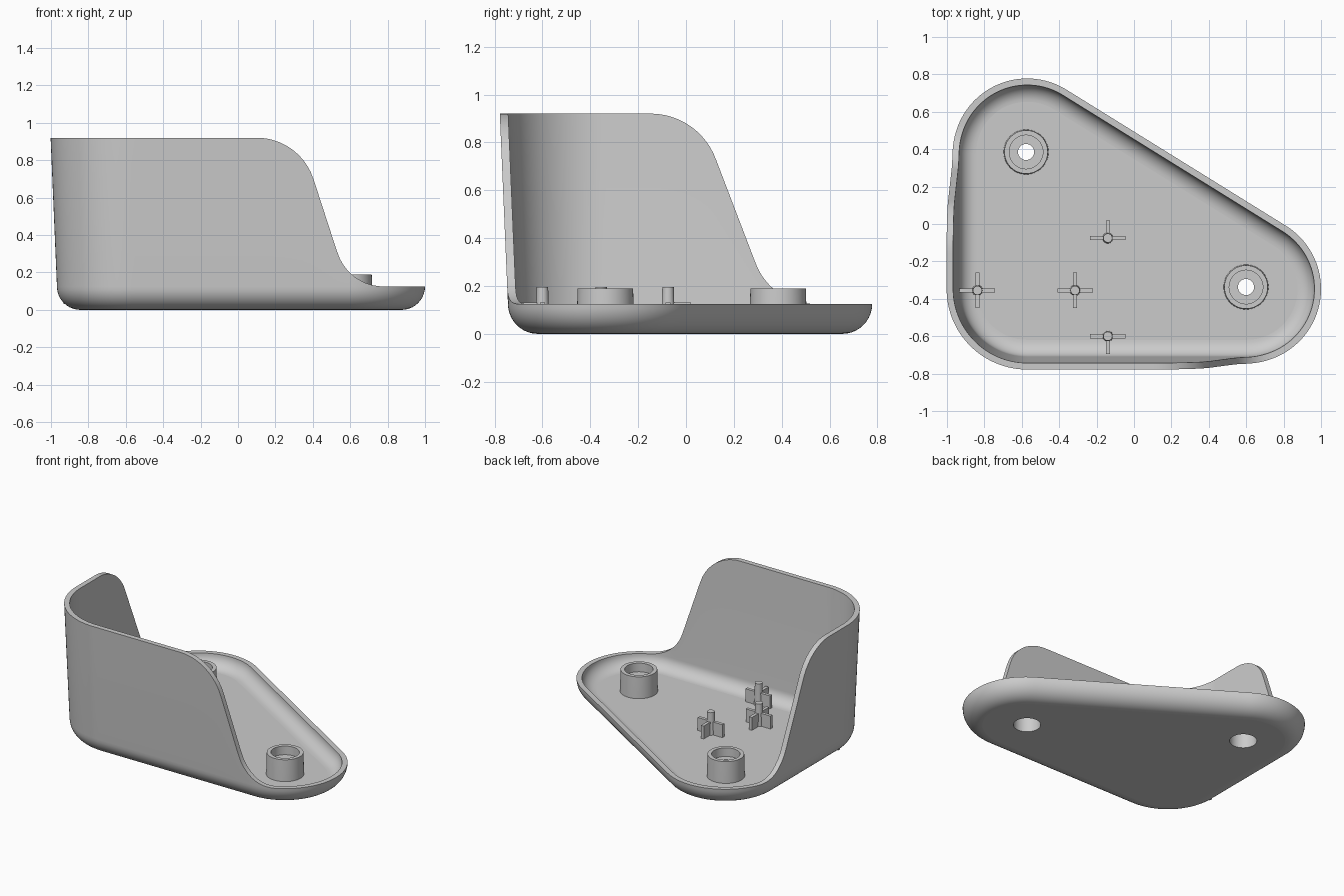
import bpy, bmesh, math
from mathutils import Vector

if "Cube" in bpy.data.objects:
    bpy.data.objects.remove(bpy.data.objects["Cube"], do_unlink=True)

grey = bpy.data.materials.new("plain_grey")
grey.use_nodes = True
grey.diffuse_color = (0.6, 0.6, 0.6, 1)
grey.node_tree.nodes["Principled BSDF"].inputs["Base Color"].default_value = (0.6, 0.6, 0.6, 1)

LOW, TOP, FLOOR = 0.125, 0.92, 0.04      # rim, wall top and inner floor heights
RADIUS, DRAFT, WALL, INSET = 0.397, 0.034, 0.035, 0.125
LEFT, RIGHT, FRONT, BACK = -0.571, 0.603, -0.347, 0.381   # corner centres


def make_object(name, bm):
    bmesh.ops.recalc_face_normals(bm, faces=bm.faces)
    mesh = bpy.data.meshes.new(name)
    bm.to_mesh(mesh)
    bm.free()
    obj = bpy.data.objects.new(name, mesh)
    bpy.context.collection.objects.link(obj)
    mesh.materials.append(grey)
    return obj


def smooth(obj):
    bpy.ops.object.select_all(action='DESELECT')
    obj.select_set(True)
    bpy.context.view_layer.objects.active = obj
    bpy.ops.object.shade_smooth_by_angle(angle=math.radians(30))
    for face in obj.data.polygons:       # keep the level faces truly flat
        if abs(face.normal.z) > 0.9999:
            face.use_smooth = False


def bridge(bm, rings):
    for a, b in zip(rings, rings[1:]):
        for i in range(len(a)):
            j = (i + 1) % len(a)
            bm.faces.new((a[i], a[j], b[j], b[i]))


def wall_height(s, start, end, t_top, t_low):
    """Height of a wall edge that sweeps down from TOP to LOW with rounded bends."""
    angle = math.atan2(TOP - LOW, end - start)
    r_top, r_low = t_top / math.tan(angle / 2), t_low / math.tan(angle / 2)
    if s <= start - t_top:
        return TOP
    if s < start + t_top * math.cos(angle):
        return TOP - r_top + math.sqrt(r_top ** 2 - (s - start + t_top) ** 2)
    if s < end - t_low * math.cos(angle):
        return TOP - (s - start) * math.tan(angle)
    if s < end + t_low:
        return LOW + r_low - math.sqrt(r_low ** 2 - (end + t_low - s) ** 2)
    return LOW


# Rounded triangle outline as (point, normal) pairs
slant = math.atan2(RIGHT - LEFT, BACK - FRONT)
corners = [(LEFT, FRONT, math.pi, 1.5 * math.pi),
           (RIGHT, FRONT, -0.5 * math.pi, slant),
           (LEFT, BACK, slant, math.pi)]
outline = []
for k, (cx, cy, a0, a1) in enumerate(corners):
    for i in range(41):
        a = a0 + (a1 - a0) * i / 40
        n = Vector((math.cos(a), math.sin(a)))
        outline.append((Vector((cx, cy)) + n * RADIUS, n))
    nx, ny = corners[(k + 1) % 3][:2]
    p, q = outline[-1][0], Vector((nx, ny)) + n * RADIUS
    outline += [(p.lerp(q, i / 60), n) for i in range(1, 60)]

heights = []
for p, n in outline:
    h = LOW
    if p.y < FRONT:
        h = max(h, wall_height(p.x, 0.332, 0.59, 0.232, 0.19))
    if p.x < LEFT:
        h = max(h, wall_height(p.y, 0.052, 0.356, 0.2, 0.18))
    heights.append(h)

# Tray shell: outer fillet, drafted wall, rim, inner wall, inner fillet
bm = bmesh.new()


def ring(offset, z=None):
    verts = []
    for (p, n), h in zip(outline, heights):
        lean = 0 if z is not None else DRAFT * (h - LOW) / (TOP - LOW)
        q = p + n * (offset + lean)
        verts.append(bm.verts.new((q.x, q.y, h if z is None else z)))
    return verts


quarter = [math.pi / 2 * i / 10 for i in range(11)]
rings = [ring(-INSET * (1 - math.sin(a)), LOW * (1 - math.cos(a))) for a in quarter]
rings += [ring(0), ring(-WALL)]
rings += [ring(-WALL - 0.09 * (1 - math.sin(a)), LOW - (LOW - FLOOR) * math.cos(a))
          for a in reversed(quarter)]
bridge(bm, rings)
bm.faces.new(rings[0])
bm.faces.new(rings[-1])
bmesh.ops.remove_doubles(bm, verts=bm.verts, dist=0.0001)
shell = make_object("tray_shell", bm)

# Openings in the floor that receive the bosses
boss_spots = {"back_boss": (LEFT - 0.006, BACK + 0.004), "right_boss": (RIGHT - 0.004, FRONT + 0.01)}
bm = bmesh.new()
for x, y in boss_spots.values():
    made = bmesh.ops.create_cone(bm, cap_ends=True, segments=48, radius1=0.1, radius2=0.1, depth=0.3)
    bmesh.ops.translate(bm, verts=made["verts"], vec=(x, y, 0))
cutter = make_object("hole_cutter", bm)
cutter.hide_render = True
cut = shell.modifiers.new("holes", 'BOOLEAN')
cut.operation, cut.object, cut.solver = 'DIFFERENCE', cutter, 'EXACT'
bpy.context.view_layer.objects.active = shell
bpy.ops.object.modifier_apply(modifier=cut.name)
bpy.data.objects.remove(cutter, do_unlink=True)
smooth(shell)

# Bosses: stepped bores with a web between them
profile = [(0.086, 0), (0.086, 0.11), (0.043, 0.11), (0.043, 0.13), (0.09, 0.13),
           (0.09, 0.19), (0.116, 0.19), (0.12, FLOOR), (0.12, 0)]
for name, (x, y) in boss_spots.items():
    bm = bmesh.new()
    loops = [[bm.verts.new((x + r * math.cos(math.tau * i / 48),
                            y + r * math.sin(math.tau * i / 48), z)) for i in range(48)]
             for r, z in profile]
    bridge(bm, loops + loops[:1])
    smooth(make_object(name, bm))

# Locating pins: tapered post with thin cross ribs
pins = {"left_pin": (-0.837, -0.355, "EWNS"), "middle_pin": (-0.315, -0.355, "EWNS"),
        "inner_pin": (-0.14, -0.075, "EWN"), "front_pin": (-0.14, -0.6, "EWS")}
arms = {"E": (1, 0), "W": (-1, 0), "N": (0, 1), "S": (0, -1)}
for name, (x, y, sides) in pins.items():
    bm = bmesh.new()
    made = bmesh.ops.create_cone(bm, cap_ends=True, segments=24, radius1=0.029, radius2=0.024, depth=0.165)
    bmesh.ops.translate(bm, verts=made["verts"], vec=(x, y, 0.1125))
    for side in sides:
        dx, dy = arms[side]
        made = bmesh.ops.create_cube(bm, size=1)
        bmesh.ops.scale(bm, verts=made["verts"],
                        vec=(0.095 if dx else 0.022, 0.095 if dy else 0.022, 0.1))
        bmesh.ops.translate(bm, verts=made["verts"], vec=(x + dx * 0.0475, y + dy * 0.0475, 0.08))
    smooth(make_object(name, bm))
